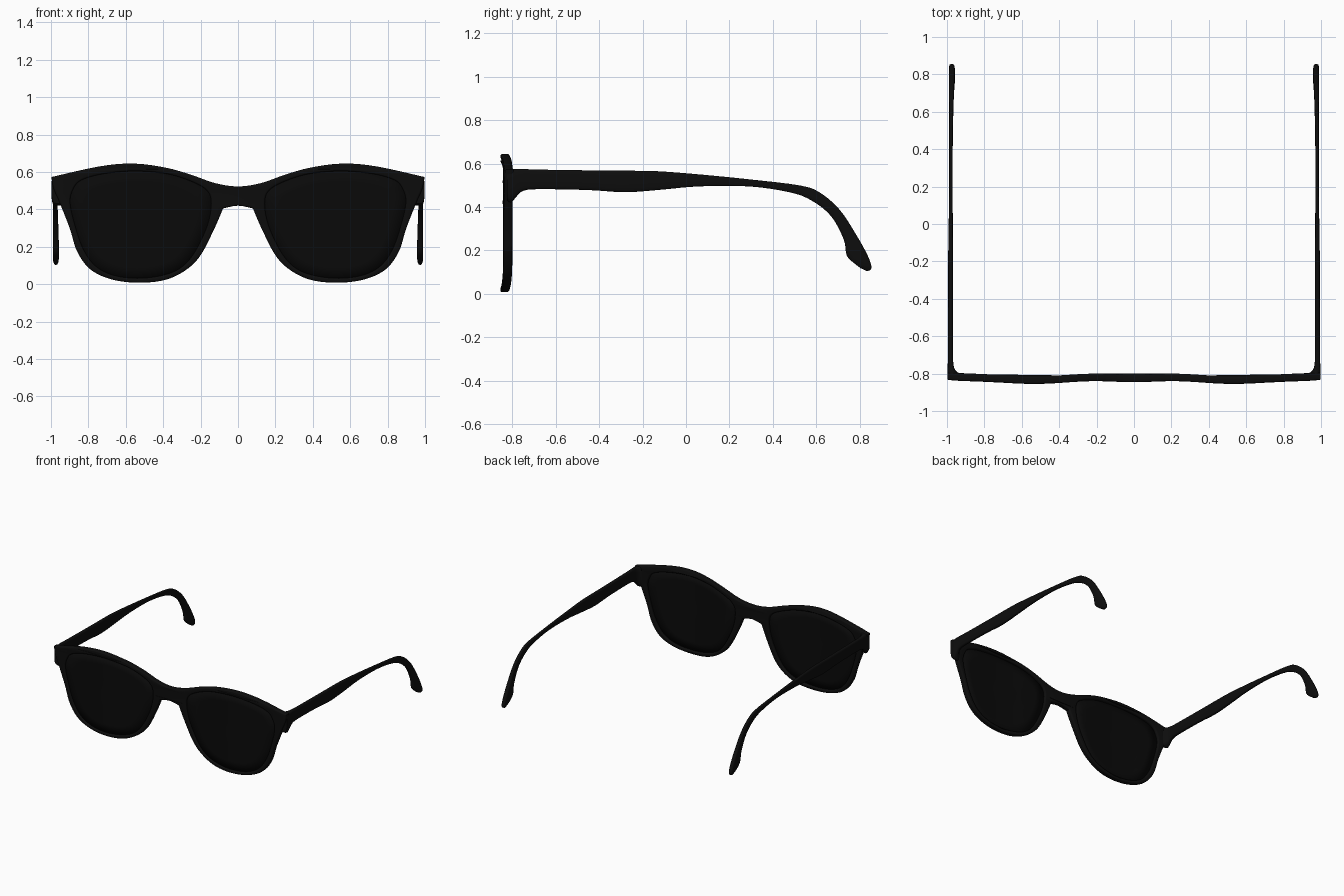
import bpy, bmesh, math
from mathutils import Vector

if "Cube" in bpy.data.objects:
    bpy.data.objects.remove(bpy.data.objects["Cube"])


def smooth_path(pts, closed=False, n=6):
    """Catmull-Rom sampling; a doubled point makes a sharp corner."""
    pts = [Vector(p) for p in pts]
    c, out = len(pts), []
    get = (lambda i: pts[i % c]) if closed else (lambda i: pts[max(0, min(c - 1, i))])
    for i in range(c if closed else c - 1):
        p0, p1, p2, p3 = (get(i + k) for k in (-1, 0, 1, 2))
        if (p2 - p1).length < 1e-6:
            continue
        for k in range(n):
            t = k / n
            out.append(0.5 * (2 * p1 + (p2 - p0) * t + (2 * p0 - 5 * p1 + 4 * p2 - p3) * t * t
                              + (3 * p1 - p0 - 3 * p2 + p3) * t ** 3))
    if not closed:
        out.append(pts[-1])
    return out


def bow(x):
    """Depth of the gently waved front at a given x."""
    keys = [(0, -.826), (.2, -.82), (.53, -.835), (.9, -.82), (1.01, -.814)]
    x = abs(x)
    for (a, ya), (b, yb) in zip(keys, keys[1:]):
        if x <= b:
            return ya + (yb - ya) * (1 - math.cos(math.pi * (x - a) / (b - a))) / 2
    return keys[-1][1]


def material(name, v):
    m = bpy.data.materials.new(name)
    m.diffuse_color = (v, v, v, 1)
    m.use_nodes = True
    m.node_tree.nodes["Principled BSDF"].inputs["Base Color"].default_value = m.diffuse_color
    return m


def add_object(name, mesh, mat, angle=40):
    ob = bpy.data.objects.new(name, mesh)
    bpy.context.collection.objects.link(ob)
    mesh.materials.clear()
    mesh.materials.append(mat)
    bpy.ops.object.select_all(action='DESELECT')
    ob.select_set(True)
    bpy.context.view_layer.objects.active = ob
    bpy.ops.object.shade_smooth_by_angle(angle=math.radians(angle))
    return ob


def mirror_x(ob):
    ob.modifiers.new("mirror", 'MIRROR').use_mirror_merge = False


black = material("frame_black", 0.004)
tint = material("lens_black", 0.003)

# Outlines in the front plane (x, z), right half
outer = [(0, .523), (.12, .54), (.256, .587), (.39, .624), (.56, .645), (.74, .63),
         (.998, .573), (.998, .573), (.985, .51), (.955, .44), (.90, .30), (.86, .175),
         (.79, .08), (.68, .027), (.535, .008), (.39, .023), (.28, .075), (.20, .155),
         (.125, .30), (.08, .405), (.08, .405), (0, .42)]
hole = [(.897, .43), (.885, .50), (.84, .555), (.72, .59), (.55, .605), (.38, .59),
        (.25, .55), (.165, .50), (.143, .43), (.165, .31), (.235, .165), (.31, .085),
        (.41, .046), (.54, .032), (.67, .049), (.765, .1), (.828, .19), (.87, .31)]
full = outer + [(-x, z) for x, z in outer[-2:0:-1]]
hole_pts = smooth_path(hole, True)

# Front frame: filled outline with two openings, rounded edges, then bowed
curve = bpy.data.curves.new("frame_outline", 'CURVE')
curve.dimensions, curve.fill_mode = '2D', 'BOTH'
curve.extrude, curve.bevel_depth, curve.bevel_resolution, curve.offset = .011, .009, 2, -.009
for loop in (smooth_path(full, True), hole_pts, [Vector((-p.x, p.y)) for p in hole_pts]):
    sp = curve.splines.new('POLY')
    sp.points.add(len(loop) - 1)
    sp.use_cyclic_u = True
    for q, p in zip(sp.points, loop):
        q.co = (p.x, p.y, 0, 1)
tmp = bpy.data.objects.new("frame_outline", curve)
bpy.context.collection.objects.link(tmp)
mesh = bpy.data.meshes.new_from_object(tmp.evaluated_get(bpy.context.evaluated_depsgraph_get()))
bpy.data.objects.remove(tmp)
for v in mesh.vertices:
    x, z, d = v.co
    v.co = (x, bow(x) - d, z)
bm = bmesh.new()
bm.from_mesh(mesh)
bmesh.ops.remove_doubles(bm, verts=bm.verts, dist=1e-5)
bm.to_mesh(mesh)
bm.free()
add_object("front_frame", mesh, black)

# Lenses: concentric rings that follow the bow
bm = bmesh.new()
mid = Vector((.53, .33))
rings = []
for s in (1.008, .8, .6, .4, .2):
    ring = [mid + (p - mid) * s for p in hole_pts]
    rings.append([bm.verts.new((p.x, bow(p.x) - .004, p.y)) for p in ring])
n = len(hole_pts)
for a, b in zip(rings, rings[1:]):
    for i in range(n):
        j = (i + 1) % n
        bm.faces.new((a[i], a[j], b[j], b[i]))
bm.faces.new(rings[-1])
bmesh.ops.recalc_face_normals(bm, faces=bm.faces)
mesh = bpy.data.meshes.new("lenses")
bm.to_mesh(mesh)
bm.free()
lens = add_object("lenses", mesh, tint)
sol = lens.modifiers.new("thickness", 'SOLIDIFY')
sol.thickness, sol.offset = .01, 0
mirror_x(lens)

# Temple arm stations: top (y, z), bottom (y, z), inner x, outer x
stations = [(-.825, .575, -.825, .43, .905, .997), (-.805, .577, -.805, .42, .925, .997),
            (-.785, .577, -.783, .445, .953, .997), (-.75, .576, -.75, .474, .965, .996),
            (-.675, .573, -.675, .482, .967, .995), (-.40, .569, -.45, .478, .967, .994),
            (-.26, .568, -.28, .468, .967, .994), (-.12, .565, -.12, .479, .968, .993),
            (.07, .55, .06, .495, .969, .99), (.30, .527, .29, .495, .970, .988),
            (.523, .50, .477, .468, .968, .988), (.615, .468, .578, .43, .966, .988),
            (.707, .389, .668, .358, .963, .989), (.786, .27, .726, .251, .959, .990),
            (.838, .175, .74, .177, .957, .990), (.855, .12, .776, .14, .959, .989),
            (.836, .104, .805, .118, .966, .982)]
bm = bmesh.new()
rings, sides = [], 16
for y1, z1, y0, z0, xi, xo in smooth_path(stations, n=4):
    top, low = Vector((y1, z1)), Vector((y0, z0))
    ring = []
    for k in range(sides):
        a = 2 * math.pi * (k + .5) / sides
        c, s = (math.copysign(abs(f(a)) ** .5, f(a)) for f in (math.cos, math.sin))
        p = (top + low) / 2 + (top - low) / 2 * s
        ring.append(bm.verts.new(((xi + xo) / 2 + (xo - xi) / 2 * c, p.x, p.y)))
    rings.append(ring)
for a, b in zip(rings, rings[1:]):
    for k in range(sides):
        j = (k + 1) % sides
        bm.faces.new((a[k], a[j], b[j], b[k]))
bm.faces.new(rings[0])
bm.faces.new(rings[-1])
bmesh.ops.recalc_face_normals(bm, faces=bm.faces)
mesh = bpy.data.meshes.new("temple_arms")
bm.to_mesh(mesh)
bm.free()
mirror_x(add_object("temple_arms", mesh, black, 50))
